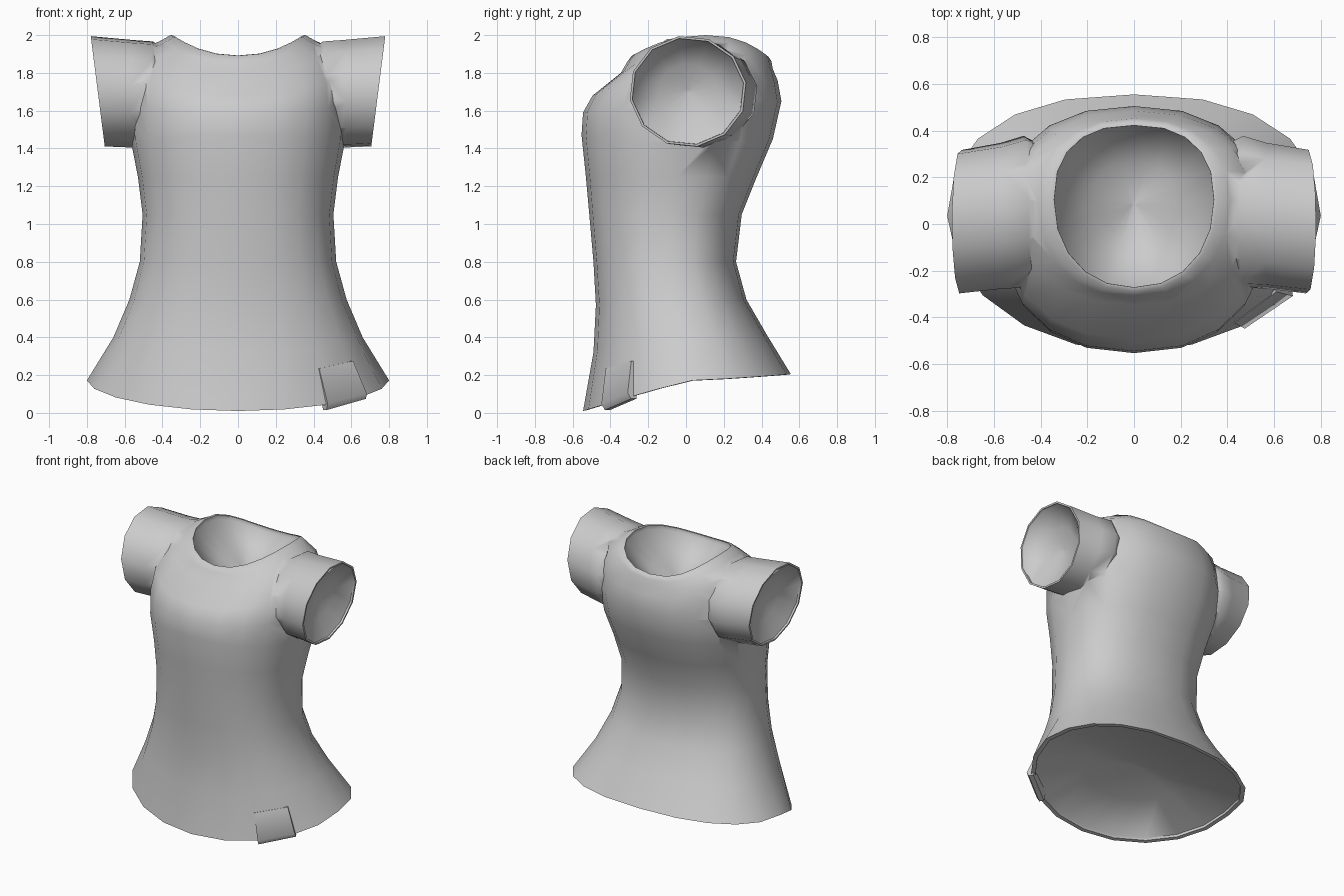
import bpy, math
from mathutils import Vector

if "Cube" in bpy.data.objects:
    bpy.data.objects.remove(bpy.data.objects["Cube"])

cloth = bpy.data.materials.new("grey cloth")
cloth.use_nodes = True
GREY = (0.6, 0.6, 0.6, 1)
cloth.diffuse_color = GREY
cloth.node_tree.nodes["Principled BSDF"].inputs["Base Color"].default_value = GREY


def make(name, verts, faces):
    mesh = bpy.data.meshes.new(name)
    mesh.from_pydata(verts, [], faces)
    mesh.materials.append(cloth)
    obj = bpy.data.objects.new(name, mesh)
    bpy.context.collection.objects.link(obj)
    return obj


def centre(ring):
    return sum(ring, Vector()) / len(ring)


def loft(name, rings):
    """Closed solid through rings, with a fan over each end."""
    n = len(rings[0])
    verts = [p for r in rings for p in r] + [centre(rings[0]), centre(rings[-1])]
    a, b, top = len(verts) - 2, len(verts) - 1, (len(rings) - 1) * n
    faces = []
    for i in range(n):
        j = (i + 1) % n
        for k in range(0, top, n):
            faces.append((k + i, k + j, k + n + j, k + n + i))
        faces += [(a, j, i), (b, top + i, top + j)]
    return make(name, verts, faces)


def hollow(name, ring, depth):
    """Shallow bowl cutter that sinks into an opening along depth."""
    mid = centre(ring)
    steps = ((0.97, -0.5), (0.955, 0.12), (0.5, 0.7), (0.03, 1.0))
    rings = [[mid.lerp(p, s) + depth * d for p in ring] for s, d in steps]
    return loft(name, rings[::-1])


def combine(target, tool, operation):
    """Fuse or cut one part with another, then drop the helper."""
    mod = target.modifiers.new("combine", "BOOLEAN")
    mod.operation, mod.solver, mod.object = operation, "EXACT", tool
    bpy.context.view_layer.objects.active = target
    bpy.ops.object.modifier_apply(modifier=mod.name)
    bpy.data.objects.remove(tool)


def smooth(obj, degrees):
    bpy.ops.object.select_all(action="DESELECT")
    obj.select_set(True)
    bpy.context.view_layer.objects.active = obj
    bpy.ops.object.shade_smooth_by_angle(angle=math.radians(degrees))


def body_ring(w, yf, yb, zf, zs, zb, front=2.3, back=2.3, bend=2, sides=20):
    """Rounded ring with separate front, side and back reach and height."""
    yc = (yf + yb) / 2 + 0.03
    ring = []
    for i in range(sides):
        a = 2 * math.pi * i / sides
        c, s = math.cos(a), math.sin(a)
        power = back if s > 0 else front
        x = math.copysign(abs(c) ** (2 / power), c) * w
        y = yc + abs(s) ** (2 / power) * ((yb if s > 0 else yf) - yc)
        z = zs + abs(s) ** bend * ((zb if s > 0 else zf) - zs)
        ring.append(Vector((x, y, z)))
    return ring


# Torso, from the flared hem to the neckline
hem = body_ring(0.80, -0.545, 0.555, 0.01, 0.172, 0.205, 2.0, 2.35, bend=1.1)
chest = [
    (0.66, -0.49, 0.43, 0.32, 0.40, 0.41),
    (0.575, -0.477, 0.32, 0.57, 0.60, 0.60),
    (0.52, -0.49, 0.265, 0.80, 0.80, 0.80),
    (0.505, -0.512, 0.295, 1.05, 1.05, 1.05),
    (0.53, -0.53, 0.375, 1.25, 1.25, 1.25),
    (0.565, -0.553, 0.46, 1.47, 1.43, 1.45),
    (0.575, -0.545, 0.505, 1.59, 1.62, 1.65),
    (0.56, -0.495, 0.485, 1.68, 1.79, 1.76),
    (0.50, -0.345, 0.46, 1.80, 1.93, 1.82),
    (0.41, -0.31, 0.452, 1.86, 1.97, 1.862),
]
neck = body_ring(0.357, -0.287, 0.437, 1.89, 2.00, 1.885, 2.15, 2.4)
shirt = loft("shirt", [hem] + [body_ring(*r) for r in chest] + [neck])

# Cap sleeves: x at top, x at bottom, front y, back y, bottom z, top z
SLEEVE = [
    (0.38, 0.42, -0.22, 0.34, 1.45, 1.92),
    (0.45, 0.49, -0.27, 0.375, 1.405, 1.967),
    (0.56, 0.58, -0.275, 0.345, 1.405, 1.975),
    (0.78, 0.705, -0.295, 0.315, 1.41, 1.995),
]


def sleeve_ring(side, xt, xb, yf, yb, zb, zt, sides=12):
    ring = []
    for i in range(sides):
        a = side * 2 * math.pi * (i + 0.3) / sides
        c, s = math.cos(a), math.sin(a)
        x = (xt + xb) / 2 + s * (xt - xb) / 2
        ring.append(Vector((side * x, (yf + yb) / 2 + c * (yb - yf) / 2 * 1.02,
                            (zt + zb) / 2 + s * (zt - zb) / 2 * 1.01)))
    return ring


for side in (1, -1):
    combine(shirt, loft("sleeve", [sleeve_ring(side, *r) for r in SLEEVE]), "UNION")

# Openings at the sleeves, neck and hem
for side in (1, -1):
    cuff = sleeve_ring(side, *SLEEVE[-1])
    combine(shirt, hollow("cuff_opening", cuff, Vector((-side * 0.12, 0, 0))), "DIFFERENCE")
combine(shirt, hollow("neck_opening", neck, Vector((0, 0, -0.24))), "DIFFERENCE")
combine(shirt, hollow("hem_opening", hem[::-1], Vector((0, 0, 0.14))), "DIFFERENCE")
smooth(shirt, 60)

# Folded tag wrapped over the hem
inward = Vector((-0.54, 0.84, 0))
edges = []
for top, low in (((0.43, -0.425, 0.235), (0.475, -0.44, 0.015)),
                 ((0.61, -0.29, 0.275), (0.685, -0.30, 0.075))):
    top, low = Vector(top), Vector(low)
    edges.append([top, top.lerp(low, 0.85) - inward * 0.012, low + inward * 0.012,
                  low + inward * 0.045, top + inward * 0.045])
n = len(edges[0])
faces = [(i, (i + 1) % n, n + (i + 1) % n, n + i) for i in range(n)]
faces += [tuple(range(n))[::-1], tuple(range(n, 2 * n))]
tag = make("hem_tag", edges[0] + edges[1], faces)
smooth(tag, 60)
